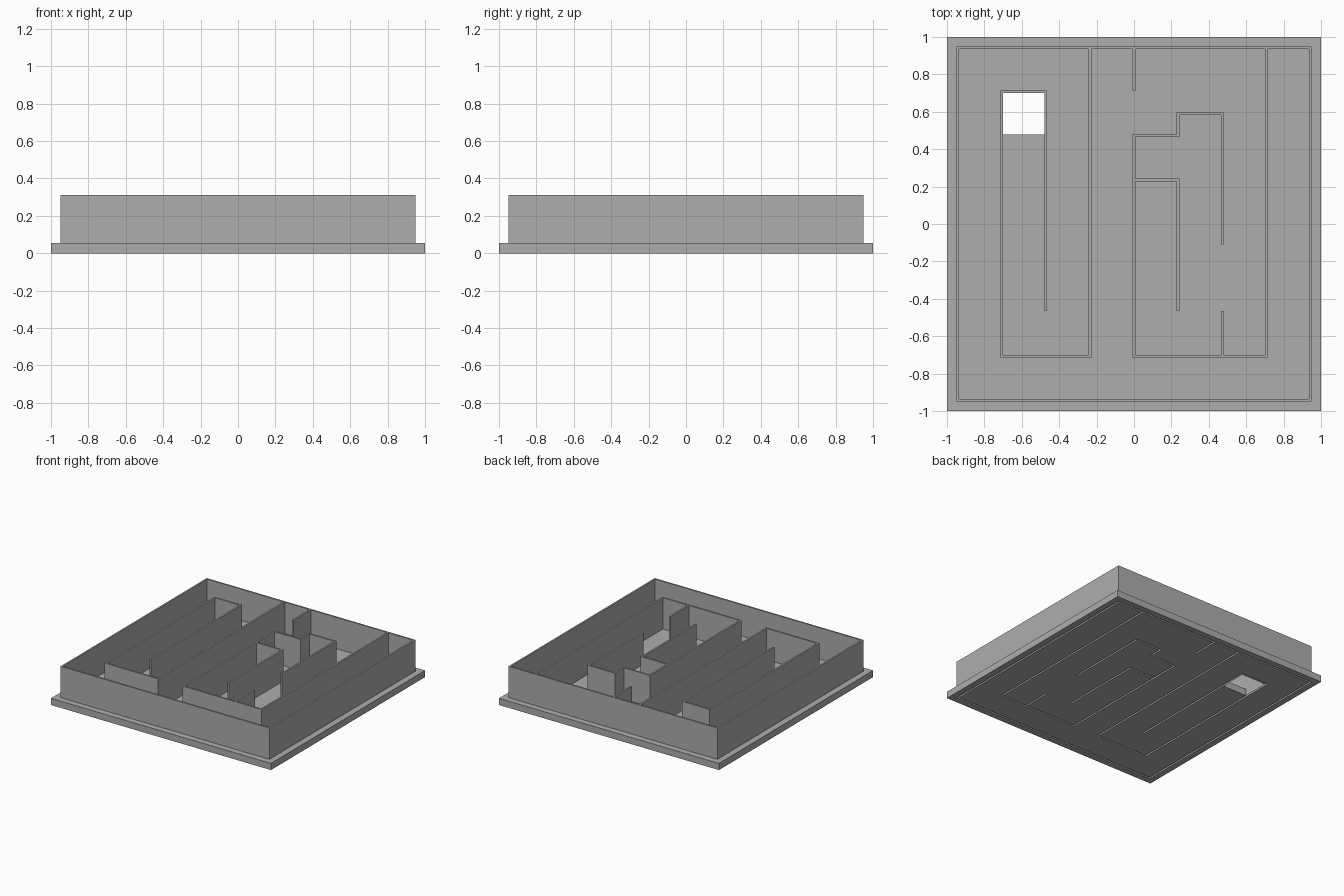
import bpy, bmesh

cube = bpy.data.objects.get("Cube")
if cube:
    bpy.data.objects.remove(cube, do_unlink=True)

UNIT, HALF = 0.2355, 0.007      # maze cell size, half wall thickness
FLOOR, TOP = 0.055, 0.312       # floor height, wall height

grey = bpy.data.materials.new("plain_grey")
grey.use_nodes = True
grey.diffuse_color = (0.42, 0.42, 0.42, 1)
grey.node_tree.nodes["Principled BSDF"].inputs["Base Color"].default_value = grey.diffuse_color


# Wall runs in maze cells: (fixed coordinate, start, end)
upright = [(-4, -4, 4), (4, -4, 4), (-3, -3, 3), (-2, -1.94, 3), (-1, -3, 4),
           (0, 3.06, 4), (0, -3, 2), (1, 2, 2.5), (1, -1.94, 1),
           (2, -0.44, 2.5), (2, -3, -2), (3, -3, 4)]
across = [(-4, -4, 4), (4, -4, 4), (-3, -3, -1), (3, -3, -2), (-3, 0, 3),
          (2, 0, 1), (1, 0, 1), (2.5, 1, 2)]


def span(a, b):
    return round(a * UNIT - HALF, 5), round(b * UNIT + HALF, 5)


rects = [span(p, p) + span(a, b) for p, a, b in upright]
rects += [span(a, b) + span(p, p) for p, a, b in across]

# Square drop hole at the closed end of the left channel
hole = (span(-3, -3)[1], span(-2, -2)[0], span(2, 2)[1], span(3, 3)[0])

# Plan lattice through every edge of the layout
xs = sorted({-1.0, 1.0, *(v for r in rects + [hole] for v in r[:2])})
ys = sorted({-1.0, 1.0, *(v for r in rects + [hole] for v in r[2:])})


def inside(r, x, y):
    return r[0] < x < r[1] and r[2] < y < r[3]


def kind(i, j):
    if not (0 <= i < len(xs) - 1 and 0 <= j < len(ys) - 1):
        return "empty"
    x, y = (xs[i] + xs[i + 1]) / 2, (ys[j] + ys[j + 1]) / 2
    if any(inside(r, x, y) for r in rects):
        return "wall"
    return "empty" if inside(hole, x, y) else "floor"


def build(name, part, levels, height, skirt):
    """Raise every cell of one kind, with sides toward the kinds in skirt."""
    bm = bmesh.new()

    def face(*pts):
        bm.faces.new([bm.verts.new(p) for p in pts])

    for i in range(len(xs) - 1):
        for j in range(len(ys) - 1):
            if kind(i, j) != part:
                continue
            x0, x1, y0, y1 = xs[i], xs[i + 1], ys[j], ys[j + 1]
            ring = [(x0, y0), (x1, y0), (x1, y1), (x0, y1)]
            for z in levels:
                order = ring if z > 0 else ring[::-1]
                face(*[(x, y, z) for x, y in order])
            steps = [(0, -1), (1, 0), (0, 1), (-1, 0)]
            for k, (di, dj) in enumerate(steps):
                if kind(i + di, j + dj) in skirt:
                    a, b = ring[k], ring[(k + 1) % 4]
                    face((*a, 0), (*b, 0), (*b, height), (*a, height))
    bmesh.ops.remove_doubles(bm, verts=bm.verts[:], dist=1e-5)
    bmesh.ops.dissolve_limit(bm, angle_limit=0.01, verts=bm.verts[:], edges=bm.edges[:])
    bmesh.ops.triangulate(bm, faces=[f for f in bm.faces if len(f.verts) > 4])
    mesh = bpy.data.meshes.new(name)
    bm.to_mesh(mesh)
    bm.free()
    mesh.materials.append(grey)
    bpy.context.collection.objects.link(bpy.data.objects.new(name, mesh))


# Slab with wall slots, and hollow walls open underneath
build("floor_slab", "floor", (0, FLOOR), FLOOR, {"empty"})
build("maze_walls", "wall", (TOP,), TOP, {"floor", "empty"})
